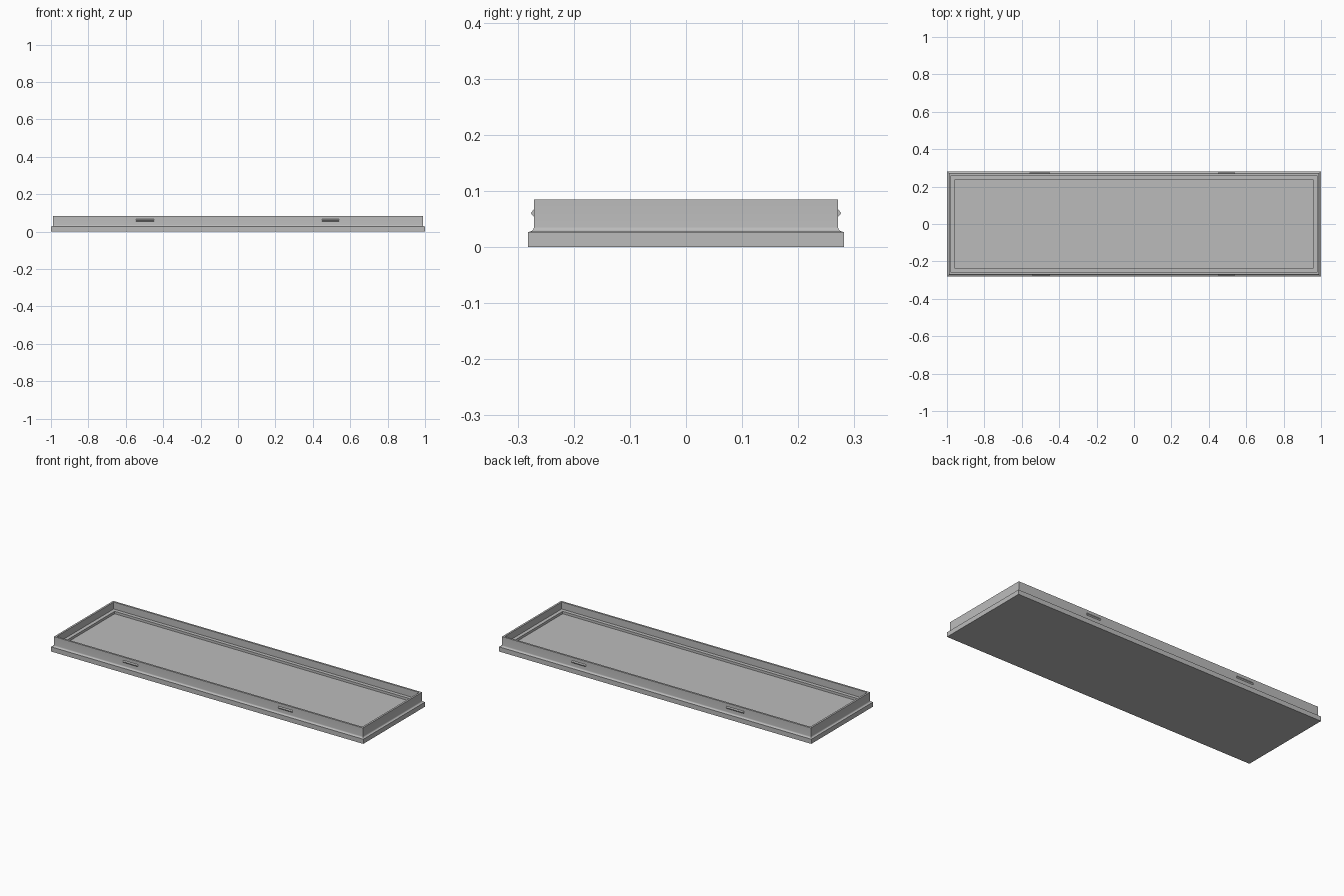
import bpy, bmesh, math

if "Cube" in bpy.data.objects:
    bpy.data.objects.remove(bpy.data.objects["Cube"])

HX, HY = 1.0, 0.282        # half length and half width of the tray
BASE_Z, TOP_Z = 0.027, 0.085
WALL = 0.011               # inset of the rim from the base edge

grey = bpy.data.materials.new("plain grey")
grey.diffuse_color = (0.5, 0.5, 0.5, 1)
grey.use_nodes = True
grey.node_tree.nodes["Principled BSDF"].inputs["Base Color"].default_value = grey.diffuse_color


def finish(name, bm):
    bmesh.ops.recalc_face_normals(bm, faces=bm.faces)
    mesh = bpy.data.meshes.new(name)
    bm.to_mesh(mesh)
    bm.free()
    mesh.materials.append(grey)
    ob = bpy.data.objects.new(name, mesh)
    bpy.context.collection.objects.link(ob)
    return ob


# Tray: a wall profile of (inset, height) swept round a rectangle
fillet_r = 0.009
fillet = [(WALL - fillet_r * (1 - math.sin(a)), BASE_Z + fillet_r * (1 - math.cos(a)))
          for a in (math.radians(15 * i) for i in range(7))]
profile = [(0, 0), (0, BASE_Z)] + fillet + [
    (WALL, TOP_Z), (0.022, TOP_Z),         # rim top
    (0.022, 0.045), (0.043, 0.045),        # inner ledge
    (0.043, 0.031)]                        # step down to the floor

bm = bmesh.new()
rings = [[bm.verts.new((sx * (HX - d), sy * (HY - d), z))
          for sx, sy in ((-1, -1), (1, -1), (1, 1), (-1, 1))] for d, z in profile]
for lo, hi in zip(rings, rings[1:]):
    for i in range(4):
        j = (i + 1) % 4
        bm.faces.new((lo[i], lo[j], hi[j], hi[i]))
bm.faces.new(rings[0][::-1])               # underside
bm.faces.new(rings[-1])                    # floor
tray = finish("tray", bm)
bpy.context.view_layer.objects.active = tray
tray.select_set(True)
bpy.ops.object.shade_smooth_by_angle()


# Snap ridges: small triangular prisms on both long walls
def snap_ridge(name, x0, x1, side):
    bm = bmesh.new()
    wall_y = HY - WALL
    section = [(wall_y - 0.002, 0.053), (wall_y, 0.054), (wall_y + 0.005, 0.0595),
               (wall_y + 0.005, 0.0615), (wall_y, 0.067), (wall_y - 0.002, 0.068)]
    ends = [[bm.verts.new((x, side * y, z)) for y, z in section] for x in (x0, x1)]
    n = len(section)
    for i in range(n):
        j = (i + 1) % n
        bm.faces.new((ends[0][i], ends[0][j], ends[1][j], ends[1][i]))
    for end in ends:
        bm.faces.new(end)
    finish(name, bm)


for label, side in (("front", -1), ("back", 1)):
    snap_ridge(label + "_left_ridge", -0.545 if side < 0 else -0.56, -0.45, side)
    snap_ridge(label + "_right_ridge", 0.45, 0.54, side)
